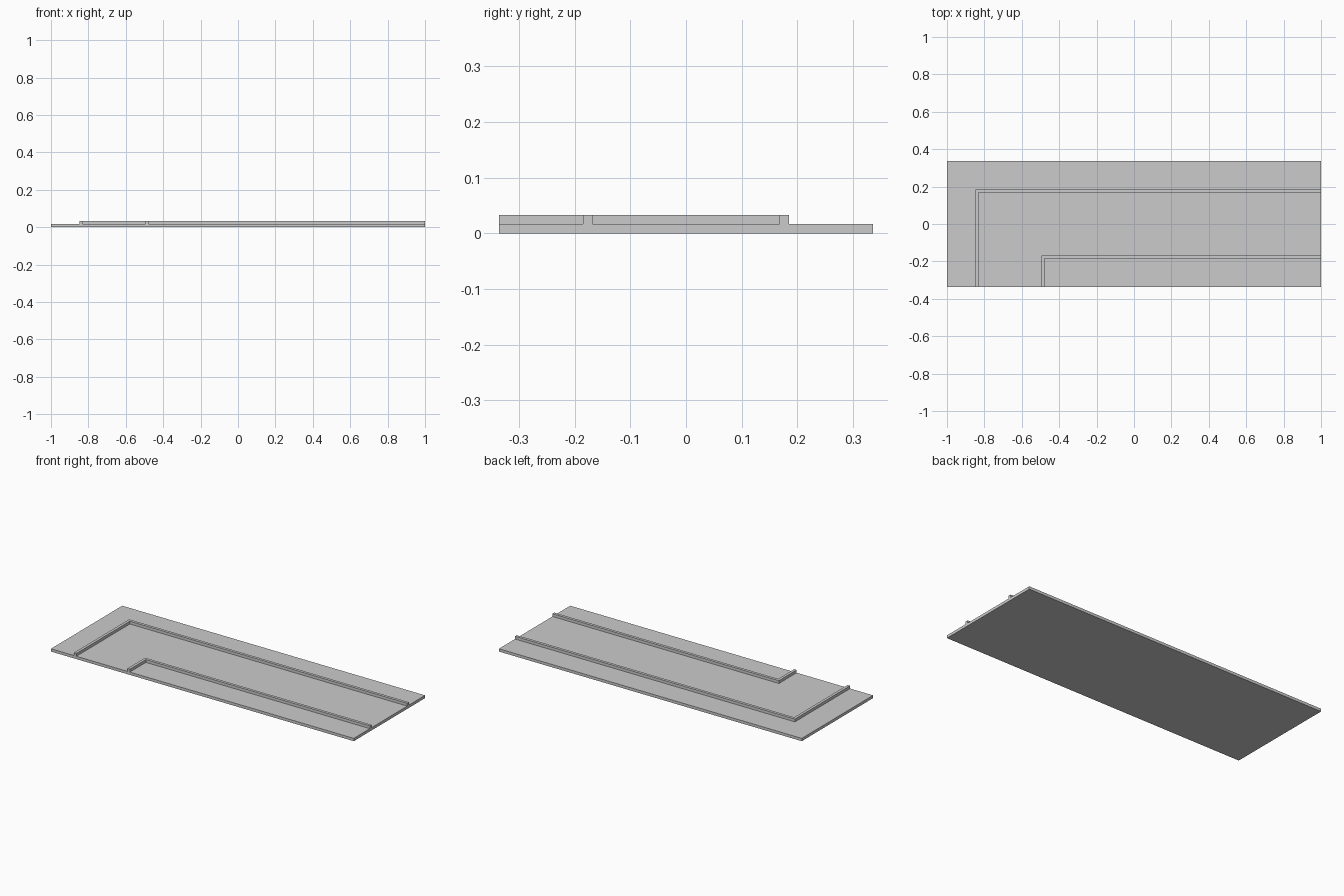
import bpy, bmesh, math

if "Cube" in bpy.data.objects:
    bpy.data.objects.remove(bpy.data.objects["Cube"])

U = 2 / 119          # module: plate thickness, curb width and curb height
HALF_Y = 20 * U

# Grid lines that outline the plate and both L-shaped curbs
xs = [-1 + k * U for k in (0, 9, 10, 30, 31, 119)]
ys = [k * U for k in (-20, -11, -10, 10, 11, 20)]


def on_l_curb(x, y, left, top):
    """True inside a one-module-wide L with outer corner (left, top)."""
    if x < left or y > top:
        return False
    return x < left + U or y > top - U


def extrude_up(bm, faces, h):
    out = bmesh.ops.extrude_face_region(bm, geom=faces)["geom"]
    verts = [g for g in out if isinstance(g, bmesh.types.BMVert)]
    bmesh.ops.translate(bm, verts=verts, vec=(0, 0, h))
    return [g for g in out if isinstance(g, bmesh.types.BMFace)]


bm = bmesh.new()
grid = [[bm.verts.new((x, y, 0)) for y in ys] for x in xs]
for i in range(len(xs) - 1):
    for j in range(len(ys) - 1):
        bm.faces.new((grid[i][j], grid[i + 1][j], grid[i + 1][j + 1], grid[i][j + 1]))

# Base plate
top = extrude_up(bm, bm.faces[:], U)

# Outer and inner curbs along the bent road
curbs = []
for f in top:
    c = f.calc_center_median()
    if on_l_curb(c.x, c.y, xs[1], ys[4]) or on_l_curb(c.x, c.y, xs[3], ys[2]):
        curbs.append(f)
extrude_up(bm, curbs, U)

# Merge flat areas into clean faces
bmesh.ops.recalc_face_normals(bm, faces=bm.faces[:])
bmesh.ops.dissolve_limit(bm, angle_limit=math.radians(1), verts=bm.verts[:], edges=bm.edges[:])

mesh = bpy.data.meshes.new("road_corner_plate")
bm.to_mesh(mesh)
bm.free()
bpy.context.collection.objects.link(bpy.data.objects.new("road_corner_plate", mesh))
